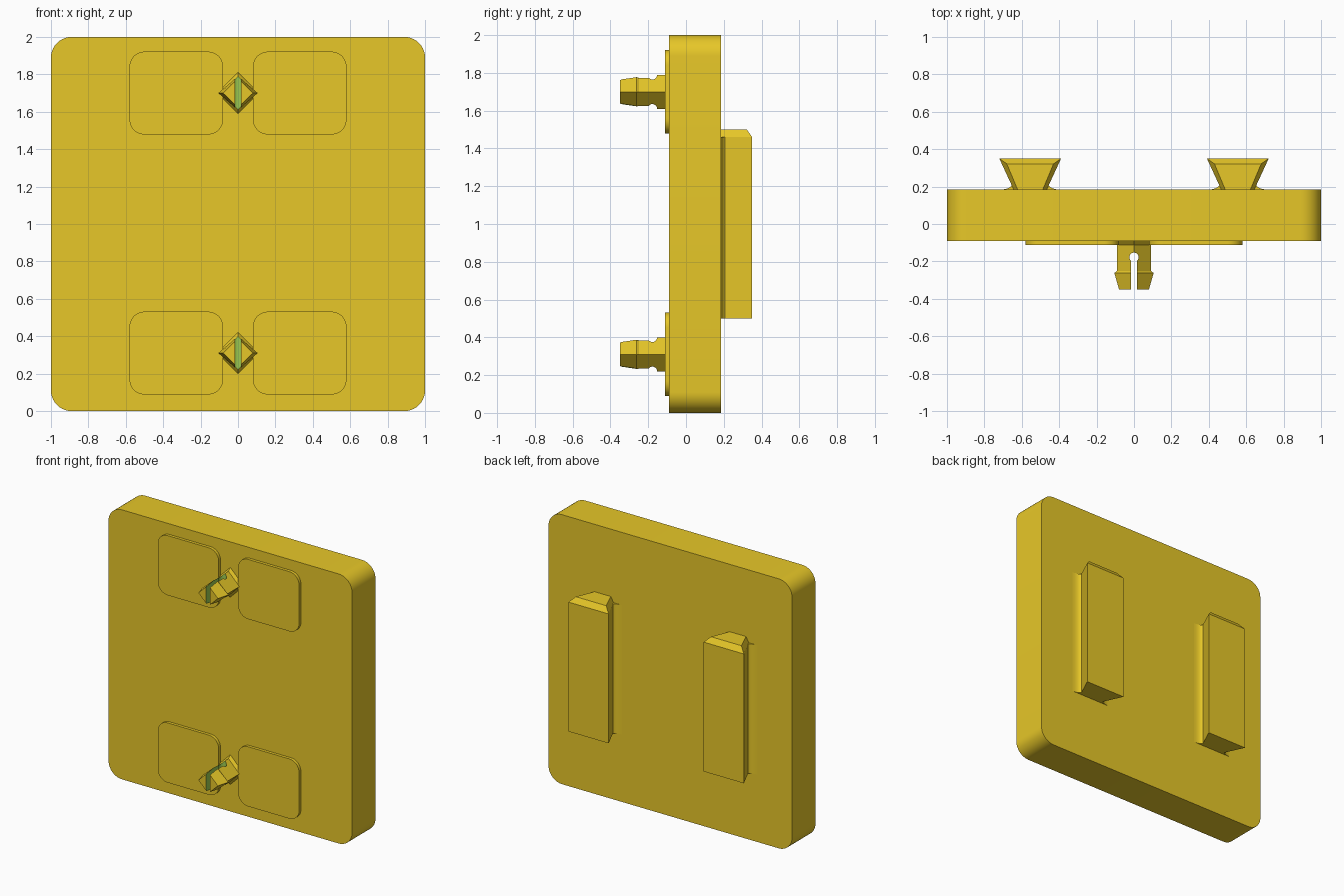
import bpy, bmesh, math

if "Cube" in bpy.data.objects:
    bpy.data.objects.remove(bpy.data.objects["Cube"])


def material(name, rgb):
    m = bpy.data.materials.new(name)
    m.diffuse_color = (*rgb, 1)
    m.use_nodes = True
    m.node_tree.nodes["Principled BSDF"].inputs["Base Color"].default_value = m.diffuse_color
    return m


YELLOW = material("yellow", (0.947, 0.679, 0.025))
GREEN = material("green", (0.337, 0.597, 0.082))


def loft(name, rings, mat_index=0, smooth=False):
    """Skin a list of equal-length rings of 3D points and cap both ends."""
    bm = bmesh.new()
    rows = [[bm.verts.new(p) for p in ring] for ring in rings]
    n = len(rows[0])
    for a, b in zip(rows, rows[1:]):
        for i in range(n):
            j = (i + 1) % n
            bm.faces.new((a[i], a[j], b[j], b[i]))
    bm.faces.new(rows[0])
    bm.faces.new(rows[-1])
    bmesh.ops.recalc_face_normals(bm, faces=bm.faces)
    for f in bm.faces:
        f.material_index = mat_index
    me = bpy.data.meshes.new(name)
    bm.to_mesh(me)
    bm.free()
    me.materials.append(YELLOW)
    me.materials.append(GREEN)
    ob = bpy.data.objects.new(name, me)
    bpy.context.collection.objects.link(ob)
    if smooth:
        bpy.ops.object.select_all(action='DESELECT')
        ob.select_set(True)
        bpy.context.view_layer.objects.active = ob
        bpy.ops.object.shade_smooth_by_angle(angle=math.radians(30))
    return ob


def rounded_slab(name, cx, cz, w, h, r, y0, y1):
    """Upright slab with rounded corners."""
    pts = []
    for k, (sx, sz) in enumerate([(1, 1), (-1, 1), (-1, -1), (1, -1)]):
        for i in range(11):
            a = math.radians(90 * k + 9 * i)
            pts.append((cx + sx * (w / 2 - r) + r * math.cos(a),
                        cz + sz * (h / 2 - r) + r * math.sin(a)))
    return loft(name, [[(x, y, z) for x, z in pts] for y in (y0, y1)], smooth=True)


BACK, FRONT = 0.184, -0.09

# Main plate
rounded_slab("plate", 0, 1, 2, 2, 0.11, FRONT, BACK)

for zc, level in ((0.31, "lower"), (1.7, "upper")):
    # Thin raised pads either side of the pin
    for s, side in ((-1, "left"), (1, "right")):
        rounded_slab(f"{level}_{side}_pad", s * 0.33, zc, 0.5, 0.443, 0.08,
                     -0.112, FRONT + 0.01)

    # Diamond snap pin: (y, half width, half height)
    sections = [(-0.08, 0.112, 0.112), (-0.092, 0.11, 0.11), (-0.112, 0.09, 0.09),
                (-0.25, 0.09, 0.09), (-0.262, 0.105, 0.091), (-0.35, 0.08, 0.078)]
    pin = loft(f"{level}_pin", [[(w, y, zc), (0, y, zc + h), (-w, y, zc), (0, y, zc - h)]
                                for y, w, h in sections])

    # Keyhole slot that splits the pin
    hole_y, r, half = -0.178, 0.025, 0.016
    a0 = math.asin(half / r)
    key = [(half, -0.4)]
    for i in range(17):
        a = -math.pi / 2 + a0 + (2 * math.pi - 2 * a0) * i / 16
        key.append((r * math.cos(a), hole_y + r * math.sin(a)))
    key.append((-half, -0.4))
    cutter = loft(f"{level}_slot_cutter",
                  [[(x, y, z) for x, y in key] for z in (zc - 0.2, zc + 0.2)], mat_index=1)
    cutter.hide_render = True
    cutter.hide_viewport = True
    cut = pin.modifiers.new("slot", 'BOOLEAN')
    cut.operation = 'DIFFERENCE'
    cut.solver = 'EXACT'
    cut.object = cutter

for s, side in ((-1, "left"), (1, "right")):
    cx = s * 0.555

    # Dovetail rail, bevelled at its upper end: (z, outer half, outer y, inner half)
    rail = [(0.5, 0.165, 0.35, 0.086), (1.46, 0.165, 0.35, 0.086), (1.5, 0.125, 0.322, 0.065)]
    loft(f"{side}_rail", [[(cx - b, BACK - 0.005, z), (cx + b, BACK - 0.005, z),
                           (cx + w, y, z), (cx - w, y, z)] for z, w, y, b in rail])

    # Concave fillet along the foot of the rail
    arc = []
    for i in range(7):
        a = math.radians(15 * i)
        arc.append((0.16 - 0.062 * math.sin(a), BACK + 0.027 * (1 - math.cos(a))))
    foot = [(x, y) for x, y in arc] + [(-x, y) for x, y in reversed(arc)]
    loft(f"{side}_rail_foot", [[(cx + x, y, z) for x, y in foot] for z in (0.5, 1.46)],
         smooth=True)
